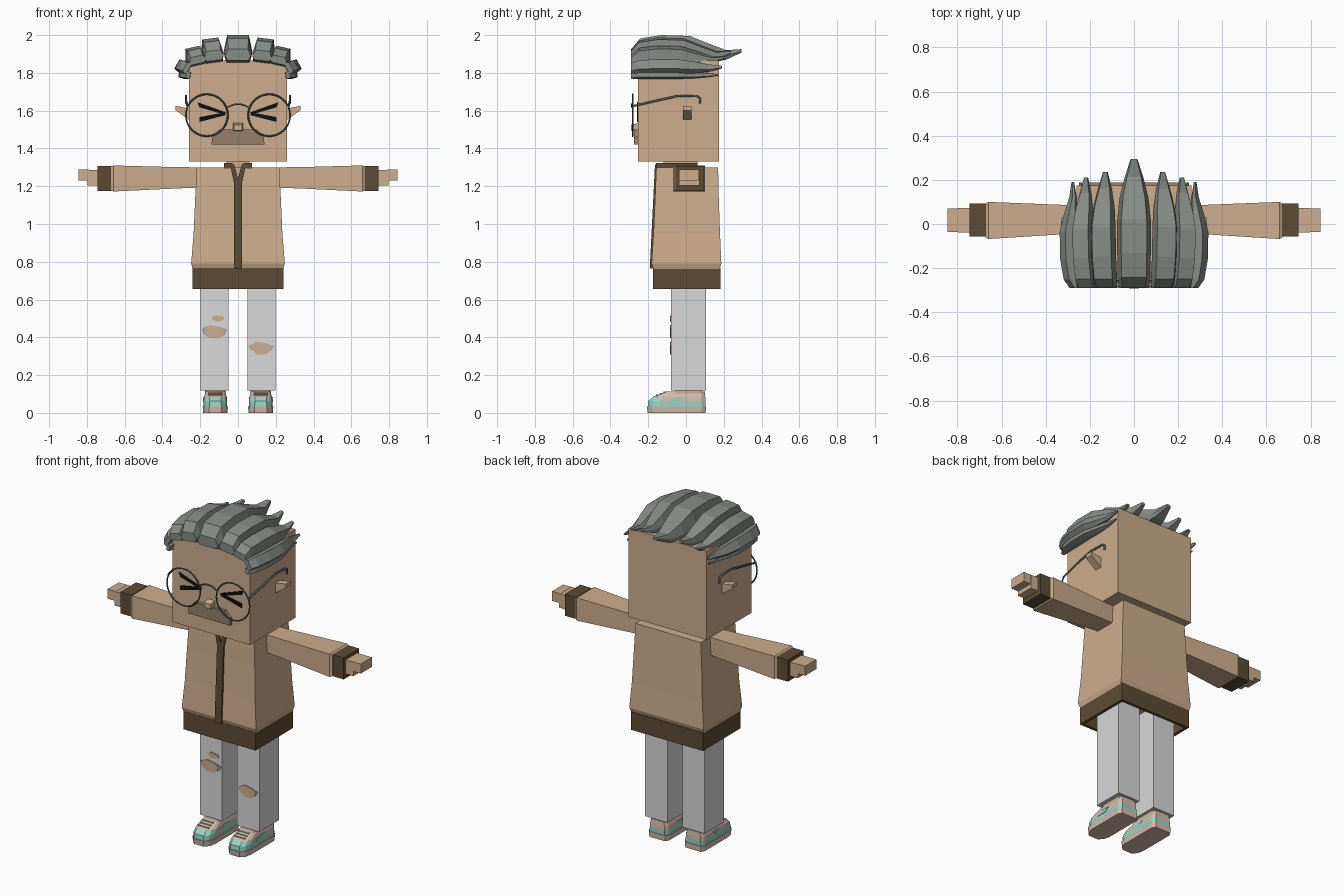
import bpy, bmesh, math
from mathutils import Vector, Matrix

if "Cube" in bpy.data.objects:
    bpy.data.objects.remove(bpy.data.objects["Cube"])


def material(name, rgb):
    col = [(c / 255 / 12.92 if c < 11 else ((c / 255 + 0.055) / 1.055) ** 2.4) for c in rgb] + [1]
    m = bpy.data.materials.new(name)
    m.use_nodes = True
    m.diffuse_color = col
    m.node_tree.nodes["Principled BSDF"].inputs["Base Color"].default_value = col
    return m


SKIN = material("tan", (205, 173, 141))
BROWN = material("dark brown", (92, 75, 52))
HAIR = material("grey hair", (134, 140, 134))
PANTS = material("light grey denim", (216, 216, 216))
FRAY = material("frayed grey", (165, 168, 172))
TEAL = material("mint", (150, 212, 196))
SOLE = material("pale beige", (212, 188, 174))
BEARD = material("moustache brown", (152, 126, 107))
FRAME = material("frame grey", (84, 96, 98))
BLACK = material("black", (14, 14, 14))


def finish(ob, mirror):
    if mirror:
        ob.modifiers.new("mirror", "MIRROR")
    return ob


def loft(name, rings, mats, mirror=False, caps=True):
    """Skin a list of equal-length point rings."""
    bm = bmesh.new()
    loops = [[bm.verts.new(p) for p in r] for r in rings]
    n = len(loops[0])
    for a, b in zip(loops, loops[1:]):
        for i in range(n):
            bm.faces.new((a[i], a[(i + 1) % n], b[(i + 1) % n], b[i]))
    if caps:
        bm.faces.new(loops[0])
        bm.faces.new(loops[-1])
    bmesh.ops.recalc_face_normals(bm, faces=bm.faces)
    me = bpy.data.meshes.new(name)
    bm.to_mesh(me)
    bm.free()
    for m in (mats if isinstance(mats, list) else [mats]):
        me.materials.append(m)
    ob = bpy.data.objects.new(name, me)
    bpy.context.collection.objects.link(ob)
    return finish(ob, mirror)


def rect(x, y, z):
    return [(x[0], y[0], z), (x[1], y[0], z), (x[1], y[1], z), (x[0], y[1], z)]


def box(name, x, y, z, mat, mirror=False):
    return loft(name, [rect(x, y, z[0]), rect(x, y, z[1])], mat, mirror)


def plate(name, pts, y, mat, mirror=False, thick=0.008, slope=0):
    """Front-facing polygon of (x, z) points; slope leans it with height."""
    front = [(px, y + slope * pz, pz) for px, pz in pts]
    back = [(px, py + thick, pz) for px, py, pz in front]
    return loft(name, [front, back], mat, mirror)


def tube(name, pts, radius, mat):
    cu = bpy.data.curves.new(name, "CURVE")
    cu.dimensions = "3D"
    cu.bevel_depth = radius
    cu.bevel_resolution = 1
    sp = cu.splines.new("POLY")
    sp.points.add(len(pts) - 1)
    for p, co in zip(sp.points, pts):
        p.co = (*co, 1)
    cu.materials.append(mat)
    ob = bpy.data.objects.new(name, cu)
    bpy.context.collection.objects.link(ob)


# Head, ears and neck
box("head", (-0.26, 0.26), (-0.255, 0.175), (1.33, 1.865), SKIN)
box("neck", (-0.06, 0.06), (-0.12, 0.06), (1.28, 1.34), SKIN)
ear = [(0.25, 1.61), (0.33, 1.625), (0.33, 1.602), (0.25, 1.545)]
loft("ears", [[(x, y, z) for x, z in ear] for y in (-0.015, 0.03)], SKIN, True)

# Face
plate("squinting_eye_upper", [(0.066, 1.592), (0.066, 1.578), (0.205, 1.618), (0.215, 1.645)], -0.259, BLACK, True)
plate("squinting_eye_lower", [(0.066, 1.576), (0.066, 1.592), (0.205, 1.566), (0.205, 1.54)], -0.260, BLACK, True)
loft("nose", [[(x, -0.25, z) for x, z in ((-0.026, 1.49), (0.026, 1.49), (0.026, 1.535), (-0.026, 1.535))],
              [(x, -0.292, z) for x, z in ((-0.022, 1.495), (0.022, 1.495), (0.022, 1.525), (-0.022, 1.525))]], SKIN)
plate("moustache", [(-0.14, 1.422), (0.14, 1.422), (0.137, 1.46), (0.1, 1.5), (-0.1, 1.5), (-0.137, 1.46)],
      -0.275, BEARD, thick=0.025)

# Glasses
tube("glasses_bridge", [(x, -0.285, 1.617 + 0.018 * (1 - (x / 0.055) ** 2)) for x in
                        [i * 0.011 for i in range(-5, 6)]], 0.005, FRAME)
for side, s in (("left", 1), ("right", -1)):
    bpy.ops.mesh.primitive_torus_add(location=(s * 0.165, -0.283, 1.576), rotation=(math.pi / 2, 0, 0),
                                     major_radius=0.111, minor_radius=0.0045, major_segments=32, minor_segments=6)
    ring = bpy.context.object
    ring.name = side + "_glasses_ring"
    ring.data.materials.append(FRAME)
    bpy.ops.object.shade_smooth_by_angle()
    tube(side + "_glasses_temple", [(s * 0.268, -0.283, 1.624), (s * 0.275, -0.16, 1.652), (s * 0.275, -0.04, 1.679),
                                    (s * 0.275, 0.06, 1.676), (s * 0.275, 0.075, 1.665), (s * 0.275, 0.075, 1.638)],
         0.006, FRAME)

# Hair: (distance along lock, width, underside, top) shared by every lock
LOCK = [(0, 0.9, 0.1, 0.5), (0.08, 0.98, 0.0, 0.88), (0.27, 1, 0, 1), (0.53, 1, 0, 0.97),
        (0.7, 0.86, 0, 0.7), (0.86, 0.55, 0.12, 0.46), (1, 0.2, 0.38, 0.5)]
SECTION = [(-0.82, 0), (0.82, 0), (1, 0.4), (0.76, 1), (-0.76, 1), (-1, 0.4)]


def hair_lock(name, x, z, roll, half, height, tip, bow=0.0, mirror=True):
    turn = Matrix.Rotation(math.radians(roll), 3, "Y")
    rings = []
    for t, w, lo, hi in LOCK:
        shift = Vector((x + bow * (math.sin(math.pi * t) - 0.5), -0.29 + t * (tip + 0.29), z))
        rings.append([turn @ Vector((u * half * w, 0, height * (lo + (hi - lo) * v))) + shift
                      for u, v in SECTION])
    loft(name, rings, HAIR, mirror)


hair_lock("hair_center", 0, 1.852, 0, 0.076, 0.148, 0.295, mirror=False)
hair_lock("hair_inner", 0.128, 1.853, 7, 0.056, 0.13, 0.235, 0.01)
hair_lock("hair_outer", 0.215, 1.84, 13, 0.048, 0.098, 0.21, 0.015)
hair_lock("hair_temple", 0.262, 1.818, 62, 0.036, 0.062, 0.19, 0.018)
hair_lock("hair_sideburn", 0.255, 1.786, 82, 0.021, 0.054, 0.17, 0.015)

# Jacket body, hem and collar
loft("jacket", [rect((-w, w), (f, b), z) for w, f, b, z in (
    (0.238, -0.17, 0.175, 0.755), (0.248, -0.182, 0.187, 0.79), (0.235, -0.172, 0.18, 0.95),
    (0.226, -0.163, 0.173, 1.15), (0.218, -0.157, 0.17, 1.3))], SKIN)
hem = loft("jacket_hem", [rect((-0.24, 0.24), (-0.175, 0.182), z) for z in (0.657, 0.766)], BROWN, caps=False)
hem.modifiers.new("thickness", "SOLIDIFY").thickness = 0.025
plate("zip_placket", [(0, 0.765), (0.022, 0.765), (0.022, 1.22), (0.042, 1.315), (0.02, 1.315), (0, 1.24)],
      -0.23, BROWN, True, 0.03, 0.05)
box("collar_sides", (0.03, 0.075), (-0.158, 0.06), (1.295, 1.324), BROWN, True)
box("collar_back", (-0.075, 0.075), (0.03, 0.06), (1.295, 1.322), BROWN)

# Arms
loft("sleeves", [[(x, y0, z0), (x, y1, z0), (x, y1, z1), (x, y0, z1)] for x, y0, y1, z0, z1 in (
    (0.2, -0.04, 0.08, 1.193, 1.3), (0.33, -0.047, 0.087, 1.188, 1.301), (0.66, -0.068, 0.1, 1.172, 1.31),
    (0.672, -0.06, 0.092, 1.18, 1.302))], SKIN, True)
box("cuffs", (0.67, 0.745), (-0.056, 0.092), (1.176, 1.306), BROWN, True)
box("palms", (0.74, 0.797), (-0.038, 0.072), (1.203, 1.287), SKIN, True)
box("fingers", (0.79, 0.845), (-0.036, 0.07), (1.23, 1.288), SKIN, True)

# Legs and ripped knees
box("pants_legs", (0.05, 0.198), (-0.08, 0.106), (0.118, 0.76), PANTS, True)
box("ankles", (0.066, 0.175), (-0.055, 0.085), (0.08, 0.13), SKIN, True)


def rip(name, x, z, w, h, mat, thick=0.006):
    pts = [(-1, 0.5), (-0.85, -0.4), (-0.4, -1), (0.4, -1), (0.85, -0.5), (1, 0.4), (0.4, 0.8), (-0.4, 1)]
    plate(name, [(x + u * w, z + v * h) for u, v in pts], -0.08 - thick, mat, thick=thick + 0.003)


rip("right_knee_fray", -0.125, 0.43, 0.068, 0.032, FRAY, 0.003)
rip("right_knee_rip", -0.125, 0.43, 0.052, 0.034, SKIN)
rip("right_thigh_rip", -0.105, 0.5, 0.034, 0.016, SKIN)
rip("left_knee_fray", 0.123, 0.345, 0.066, 0.025, FRAY, 0.003)
rip("left_knee_rip", 0.123, 0.343, 0.054, 0.034, SKIN)


# Shoes
def shoe_ring(half, toe, heel, z, toe_z=None):
    outline = [(-1, 0.2), (-0.85, 0.08), (-0.5, 0), (0.5, 0), (0.85, 0.08), (1, 0.2), (1, 0.93), (0.8, 1), (-0.8, 1), (-1, 0.93)]
    return [(0.12 + u * half, toe + v * (heel - toe), z) for u, v in outline]


loft("shoe_soles", [shoe_ring(0.064, -0.203, 0.104, 0), shoe_ring(0.067, -0.207, 0.106, 0.034)], SOLE, True)
upper = loft("shoe_uppers", [shoe_ring(0.063, -0.203, 0.103, 0.03), shoe_ring(0.062, -0.2, 0.103, 0.062),
                             shoe_ring(0.06, -0.175, 0.102, 0.085), shoe_ring(0.052, -0.11, 0.1, 0.112)],
             [TEAL, SOLE], True)
for f in upper.data.polygons:
    c = f.center
    f.material_index = int(c.z > 0.064 and c.y > -0.12 or c.z > 0.095)
loft("shoe_side_stripes", [[(x, y, z) for y, z in ((-0.09, 0.06), (-0.03, 0.06), (0.0, 0.084), (-0.05, 0.084))]
                           for x in (0.058, 0.184)], TEAL, True)
for i in range(3):
    y, z = -0.158 + i * 0.02, 0.093 + i * 0.008
    box("lace_%d" % (i + 1), (0.085, 0.155), (y, y + 0.009), (z - 0.01, z + 0.005), TEAL if i % 2 else SOLE, True)
